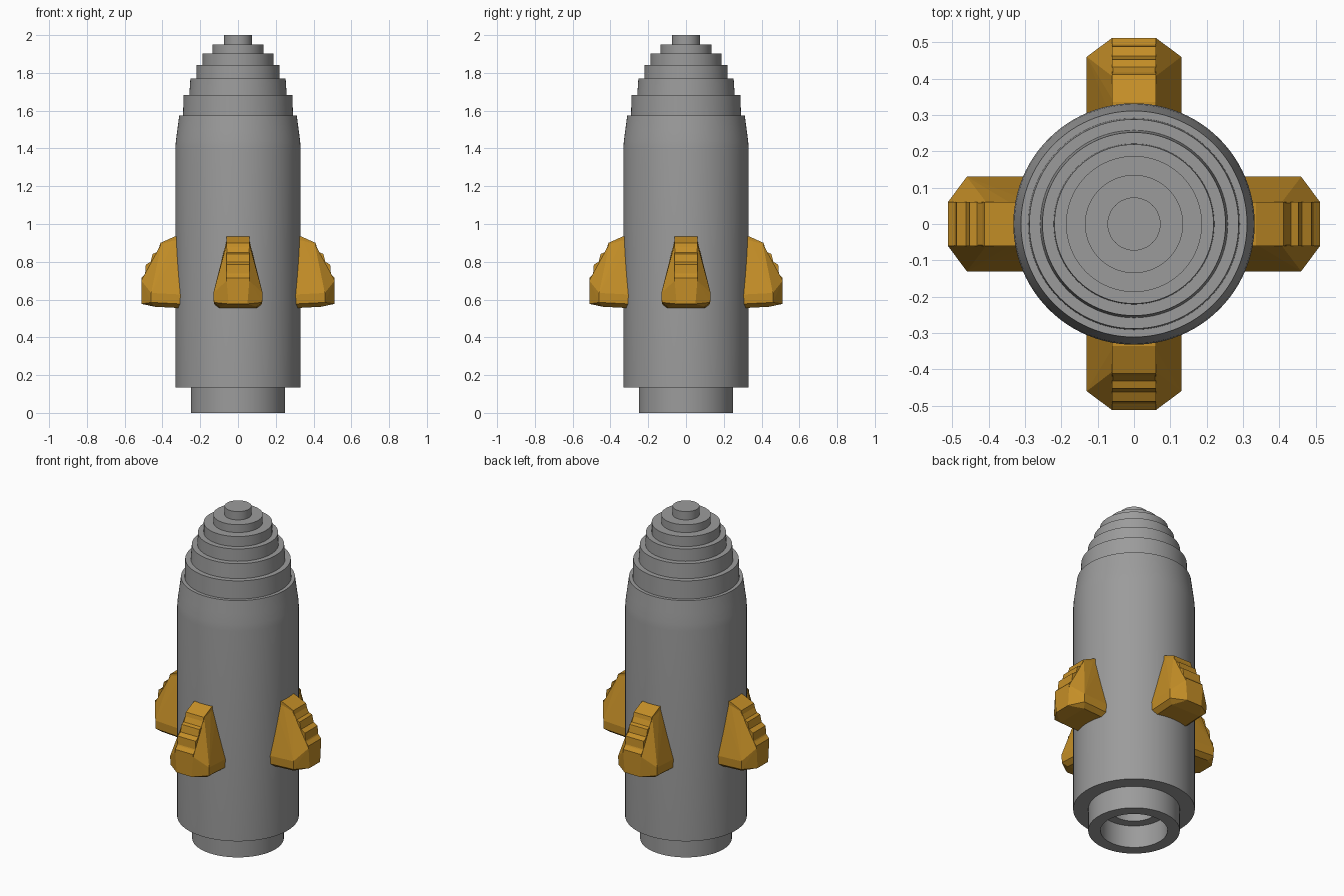
import bpy, bmesh, math
from mathutils import Matrix

if "Cube" in bpy.data.objects:
    bpy.data.objects.remove(bpy.data.objects["Cube"])


def material(name, rgb):
    m = bpy.data.materials.new(name)
    m.diffuse_color = (*rgb, 1)
    m.use_nodes = True
    m.node_tree.nodes["Principled BSDF"].inputs["Base Color"].default_value = m.diffuse_color
    return m


GREY = material("grey metal", (0.33, 0.33, 0.33))
GOLD = material("gold orange", (0.55, 0.27, 0.02))


def finish(bm, name, mat, smooth=False):
    bmesh.ops.recalc_face_normals(bm, faces=bm.faces)
    me = bpy.data.meshes.new(name)
    bm.to_mesh(me)
    bm.free()
    me.materials.append(mat)
    ob = bpy.data.objects.new(name, me)
    bpy.context.collection.objects.link(ob)
    if smooth:
        bpy.ops.object.select_all(action='DESELECT')
        ob.select_set(True)
        bpy.context.view_layer.objects.active = ob
        bpy.ops.object.shade_smooth_by_angle(angle=math.radians(25))
    return ob


def lathe(name, profile, mat, seg=96):
    """Revolve (radius, z) points around z; the end radii of 0 close the shape."""
    bm = bmesh.new()
    rings = []
    for r, z in profile:
        if r == 0:
            rings.append([bm.verts.new((0, 0, z))] * seg)
        else:
            rings.append([bm.verts.new((r * math.cos(math.tau * i / seg),
                                        r * math.sin(math.tau * i / seg), z)) for i in range(seg)])
    for a, b in zip(rings, rings[1:]):
        for i in range(seg):
            j = (i + 1) % seg
            bm.faces.new(list(dict.fromkeys((a[i], a[j], b[j], b[i]))))
    return finish(bm, name, mat, True)


# Hull: stepped bore, nozzle collar, cylinder, shoulder and stepped nose
lathe("hull", [
    (0, 0.30), (0.13, 0.30), (0.13, 0.135), (0.183, 0.135), (0.183, 0),
    (0.25, 0), (0.25, 0.135), (0.332, 0.135), (0.332, 1.40), (0.329, 1.44), (0.321, 1.50),
    (0.311, 1.575), (0.291, 1.575), (0.288, 1.683), (0.258, 1.683), (0.252, 1.77),
    (0.221, 1.77), (0.219, 1.843), (0.187, 1.843), (0.187, 1.903), (0.135, 1.903),
    (0.135, 1.95), (0.073, 1.95), (0.073, 2.0), (0, 2.0)], GREY)

# Half of the fin body: (radius, half width, z), mirrored across the fin plane
FIN = [(0.27, 0.10, 0.553), (0.44, 0.10, 0.562), (0.27, 0.128, 0.575), (0.46, 0.128, 0.585),
       (0.512, 0.05, 0.577), (0.27, 0.13, 0.625), (0.46, 0.13, 0.635), (0.512, 0.06, 0.70),
       (0.27, 0.055, 0.935), (0.335, 0.055, 0.932), (0.405, 0.058, 0.90)]

# Stepped ridge along the fin's upper edge: (radius, z)
RIDGE = [(0.30, 0.70), (0.512, 0.69), (0.512, 0.714), (0.492, 0.735), (0.488, 0.785),
         (0.462, 0.80), (0.452, 0.842), (0.424, 0.852), (0.411, 0.90), (0.335, 0.934), (0.30, 0.934)]

for k, side in enumerate(("right", "back", "left", "front")):
    turn = Matrix.Rotation(k * math.pi / 2, 4, 'Z')

    bm = bmesh.new()
    for x, y, z in FIN:
        for s in (-1, 1):
            bm.verts.new((x, s * y, z))
    bmesh.ops.convex_hull(bm, input=bm.verts)
    bm.transform(turn)
    finish(bm, side + "_fin", GOLD)

    bm = bmesh.new()
    face = bm.faces.new([bm.verts.new((x, -0.06, z)) for x, z in RIDGE])
    ext = bmesh.ops.extrude_face_region(bm, geom=[face], use_keep_orig=True)
    for v in ext["geom"]:
        if isinstance(v, bmesh.types.BMVert):
            v.co.y = 0.06
    bm.transform(turn)
    finish(bm, side + "_fin_ridge", GOLD)
